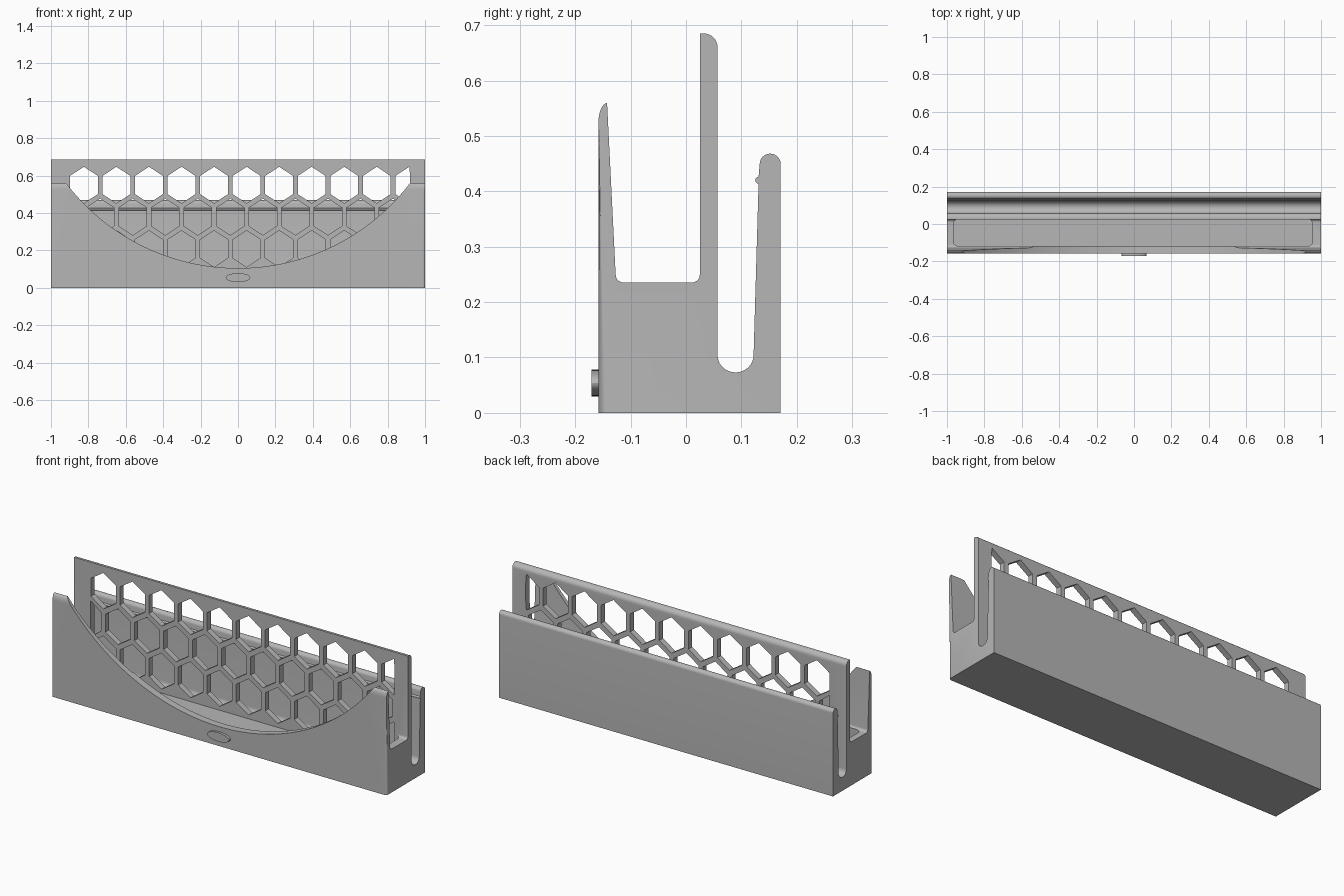
import bpy
import bmesh
from math import sin, cos, pi, radians, sqrt

cube = bpy.data.objects.get("Cube")
if cube:
    bpy.data.objects.remove(cube, do_unlink=True)

grey = bpy.data.materials.new("plain_grey")
grey.use_nodes = True
grey.diffuse_color = (0.47, 0.47, 0.47, 1)
grey.node_tree.nodes["Principled BSDF"].inputs["Base Color"].default_value = (0.47, 0.47, 0.47, 1)


def arc(cu, cv, ru, rv, start, end, steps):
    """Points along an elliptical arc, angles in degrees."""
    angles = [radians(start + (end - start) * i / steps) for i in range(steps + 1)]
    return [(cu + ru * cos(a), cv + rv * sin(a)) for a in angles]


def prisms(name, loops, axis, lo, hi):
    """Extrude closed 2D loops along an axis into one mesh object."""
    place = {"x": lambda u, v, t: (t, u, v),
             "y": lambda u, v, t: (u, t, v),
             "z": lambda u, v, t: (u, v, t)}[axis]
    bm = bmesh.new()
    for loop in loops:
        ends = [[bm.verts.new(place(u, v, t)) for u, v in loop] for t in (lo, hi)]
        bm.faces.new(ends[0])
        bm.faces.new(ends[1])
        n = len(loop)
        for i in range(n):
            j = (i + 1) % n
            bm.faces.new((ends[0][i], ends[0][j], ends[1][j], ends[1][i]))
    bmesh.ops.recalc_face_normals(bm, faces=bm.faces)
    mesh = bpy.data.meshes.new(name)
    bm.to_mesh(mesh)
    bm.free()
    obj = bpy.data.objects.new(name, mesh)
    bpy.context.collection.objects.link(obj)
    mesh.materials.append(grey)
    return obj


def activate(obj):
    bpy.ops.object.select_all(action="DESELECT")
    obj.select_set(True)
    bpy.context.view_layer.objects.active = obj


def cut(target, cutter):
    """Subtract the cutter and discard it."""
    cutter.hide_render = True
    mod = target.modifiers.new("cut", "BOOLEAN")
    mod.operation = "DIFFERENCE"
    mod.solver = "EXACT"
    mod.object = cutter
    activate(target)
    bpy.ops.object.modifier_apply(modifier=mod.name)
    bpy.data.objects.remove(cutter, do_unlink=True)


# Side profile: base, back wall with bead, slot, tall wall, tray, front wall
FRONT = -0.158
profile = [(FRONT, 0), (0.171, 0)]
profile += arc(0.152, 0.449, 0.019, 0.019, 0, 180, 16)
profile += arc(0.131, 0.42, 0.006, 0.006, 90, 270, 8)
profile += arc(0.0895, 0.104, 0.0325, 0.031, 0, -180, 16)
profile += arc(0.032, 0.66, 0.025, 0.025, 0, 90, 8)
profile += [(0.025, 0.685)]
profile += arc(0.01, 0.25, 0.015, 0.015, 0, -90, 5)
profile += arc(-0.112, 0.25, 0.015, 0.015, -90, -180, 5)
profile += arc(-0.141, 0.525, 0.017, 0.035, 95, 180, 8)
body = prisms("holder_body", [profile], "x", -1, 1)

# Rounded upright corner at the left end of the front
bm = bmesh.new()
bm.from_mesh(body.data)
corner = [e for e in bm.edges
          if all(v.co.x > 0.99 and abs(v.co.y - FRONT) < 1e-4 for v in e.verts)]
bmesh.ops.bevel(bm, geom=corner, offset=0.014, segments=5, profile=0.5, affect="EDGES")
bm.to_mesh(body.data)
bm.free()

# Deep tray pocket with rounded corners, leaving low end walls
x0, x1, y0, y1, r = -0.965, 0.955, -0.118, 0.0255, 0.025
pocket = []
for cx, cy, start in ((x1 - r, y1 - r, 0), (x0 + r, y1 - r, 90),
                      (x0 + r, y0 + r, 180), (x1 - r, y0 + r, 270)):
    pocket += arc(cx, cy, r, r, start, start + 90, 6)
cut(body, prisms("pocket_cutter", [pocket], "z", 0.09, 0.3))

# Sweeping circular scoop through the front wall
scoop = arc(0, 1.262, 1.157, 1.157, 0, 360, 180)[:-1]
cut(body, prisms("scoop_cutter", [scoop], "y", -0.3, -0.05))

# Honeycomb holes through the tall wall, trimmed at both ends
PITCH, HALF_W, HALF_H = 0.174, 0.0745, 0.0975
LEFT, RIGHT = -0.9, 0.92
holes = []
for row in range(3):
    z = 0.5495 - row * 0.1705
    for k in range(-7, 7):
        x = 0.046 + PITCH * (k + 0.5 * (row % 2))
        if x + HALF_W < LEFT + 0.01 or x - HALF_W > RIGHT - 0.01:
            continue
        loop = []
        for i in range(6):
            a = pi / 2 + i * pi / 3
            u = x + HALF_W * 2 / sqrt(3) * cos(a)
            point = (min(max(u, LEFT), RIGHT), z + HALF_H * sin(a))
            if point not in loop:
                loop.append(point)
        holes.append(loop)
cut(body, prisms("honeycomb_cutter", holes, "y", 0.005, 0.085))

# Plain raised stud on the front
stud = prisms("front_stud", [arc(0, 0.054, 0.066, 0.024, 0, 360, 32)[:-1]], "y", -0.171, -0.15)

for obj in (body, stud):
    activate(obj)
    bpy.ops.object.shade_smooth_by_angle(angle=radians(30))
